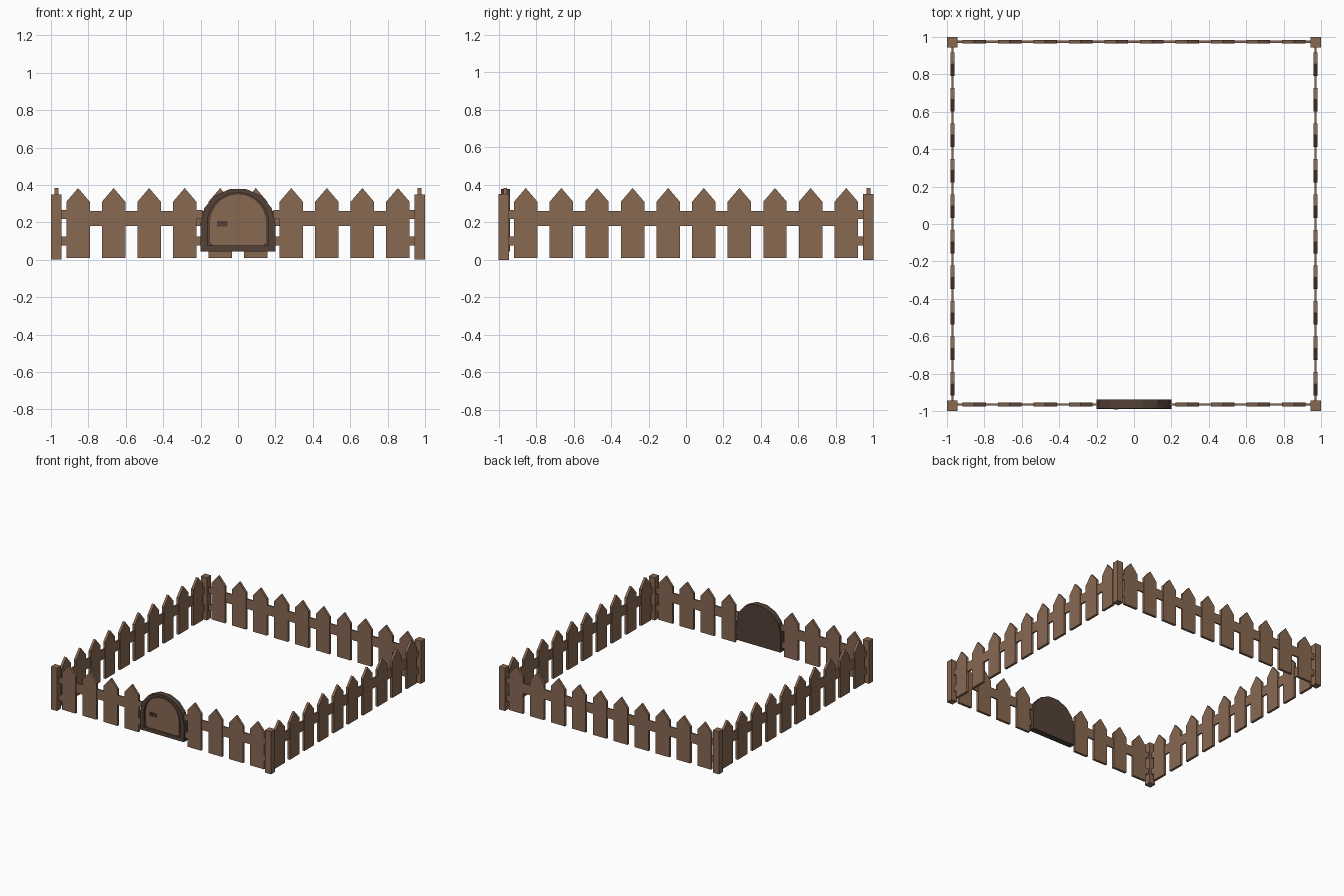
import bpy, bmesh, math
from mathutils import Matrix, Vector

if "Cube" in bpy.data.objects:
    bpy.data.objects.remove(bpy.data.objects["Cube"])


def material(name, rgb):
    m = bpy.data.materials.new(name)
    m.diffuse_color = (*rgb, 1)
    m.use_nodes = True
    m.node_tree.nodes["Principled BSDF"].inputs["Base Color"].default_value = m.diffuse_color
    return m


WOOD = material("warm_wood", (0.25, 0.142, 0.086))
DARK = material("dark_wood", (0.087, 0.054, 0.037))


def prism(name, outline, y0, y1, mat, frame=Matrix()):
    """Extrude an (x, z) outline from y0 to y1, then place it with a matrix."""
    bm = bmesh.new()
    face = bm.faces.new([bm.verts.new((x, y0, z)) for x, z in outline])
    ext = bmesh.ops.extrude_face_region(bm, geom=[face])["geom"]
    bmesh.ops.translate(bm, vec=(0, y1 - y0, 0),
                        verts=[v for v in ext if isinstance(v, bmesh.types.BMVert)])
    bmesh.ops.recalc_face_normals(bm, faces=bm.faces)
    bm.transform(frame)
    me = bpy.data.meshes.new(name)
    bm.to_mesh(me)
    bm.free()
    me.materials.append(mat)
    ob = bpy.data.objects.new(name, me)
    bpy.context.collection.objects.link(ob)
    return ob


def rect(x0, x1, z0, z1):
    return [(x0, z0), (x1, z0), (x1, z1), (x0, z1)]


def arch(r, height, zc, bottom, n, chamfer=0.0):
    """Door outline: straight jambs, n-sided round head, optional cut corners."""
    pts = [(r * math.cos(math.pi * i / n), zc + height * math.sin(math.pi * i / n))
           for i in range(n + 1)]
    if chamfer:
        return pts + [(-r, bottom + chamfer), (-r + chamfer, bottom),
                      (r - chamfer, bottom), (r, bottom + chamfer)]
    return pts + [(-r, bottom), (r, bottom)]


# Fence runs: pointed pickets on one middle rail, short stubs at each end
W = 0.0625


def fence_run(name, centers, start, end, frame):
    for c in centers:
        prism(name + "_picket", [(c - W, 0.01), (c + W, 0.01), (c + W, 0.31),
                                 (c, 0.383), (c - W, 0.31)], -0.01, 0.01, WOOD, frame)
    prism(name + "_rail", rect(centers[0], centers[-1], 0.18, 0.26),
          -0.006, 0.006, WOOD, frame)
    for a, b in ((start, centers[0]), (centers[-1], end)):
        for z0, z1 in ((0.217, 0.265), (0.075, 0.125)):
            prism(name + "_stub", rect(a, b, z0, z1), -0.006, 0.006, WOOD, frame)


slots = [-0.855 + 0.19 * i for i in range(10)]
FRONT, BACK, SIDE = -0.965, 0.974, 0.97
front = Matrix.Translation((0, FRONT, 0))
fence_run("front_left", slots[:4], -0.96, -0.19, front)
fence_run("front_right", slots[6:], 0.19, 0.96, front)
fence_run("back", slots, -0.96, 0.96, Matrix.Translation((0, BACK, 0)))
for s, name in ((-1, "left_side"), (1, "right_side")):
    fence_run(name, slots, -0.96, 0.96,
              Matrix.Translation((s * SIDE, 0, 0)) @ Matrix.Rotation(math.pi / 2, 4, 'Z'))

# Corner posts
for x in (-1, 0.945):
    for y in (-1, 0.945):
        prism("corner_post", rect(x, x + 0.055, 0, 0.35), y, y + 0.055, WOOD)

# Door: solid dark backing, raised frame ring, recessed panel, sill and handle
outer = arch(0.2, 0.187, 0.195, 0.045, 7)
inner = arch(0.163, 0.163, 0.195, 0.075, 14)
prism("door_backing", outer, -0.972, -0.938, DARK)

cu = bpy.data.curves.new("door_frame", 'CURVE')
cu.dimensions, cu.fill_mode, cu.extrude = '2D', 'BOTH', 0.0075
for loop in (outer, inner):
    sp = cu.splines.new('POLY')
    sp.points.add(len(loop) - 1)
    for p, (x, z) in zip(sp.points, loop):
        p.co = (x, z, 0, 1)
    sp.use_cyclic_u = True
cu.materials.append(DARK)
ring = bpy.data.objects.new("door_frame", cu)
ring.matrix_world = Matrix.Translation((0, -0.9795, 0)) @ Matrix.Rotation(math.pi / 2, 4, 'X')
bpy.context.collection.objects.link(ring)
bpy.context.view_layer.objects.active = ring
ring.select_set(True)
bpy.ops.object.convert(target='MESH')

prism("door_panel", arch(0.15, 0.152, 0.197, 0.075, 14, 0.02), -0.979, -0.971, WOOD)
prism("door_sill", rect(-0.2, 0.2, 0.045, 0.075), -0.988, -0.938, DARK)
prism("handle_plate", rect(-0.113, -0.055, 0.178, 0.206), -0.985, -0.978, DARK)
prism("handle_knob", rect(-0.108, -0.085, 0.183, 0.201), -0.993, -0.984, DARK)
